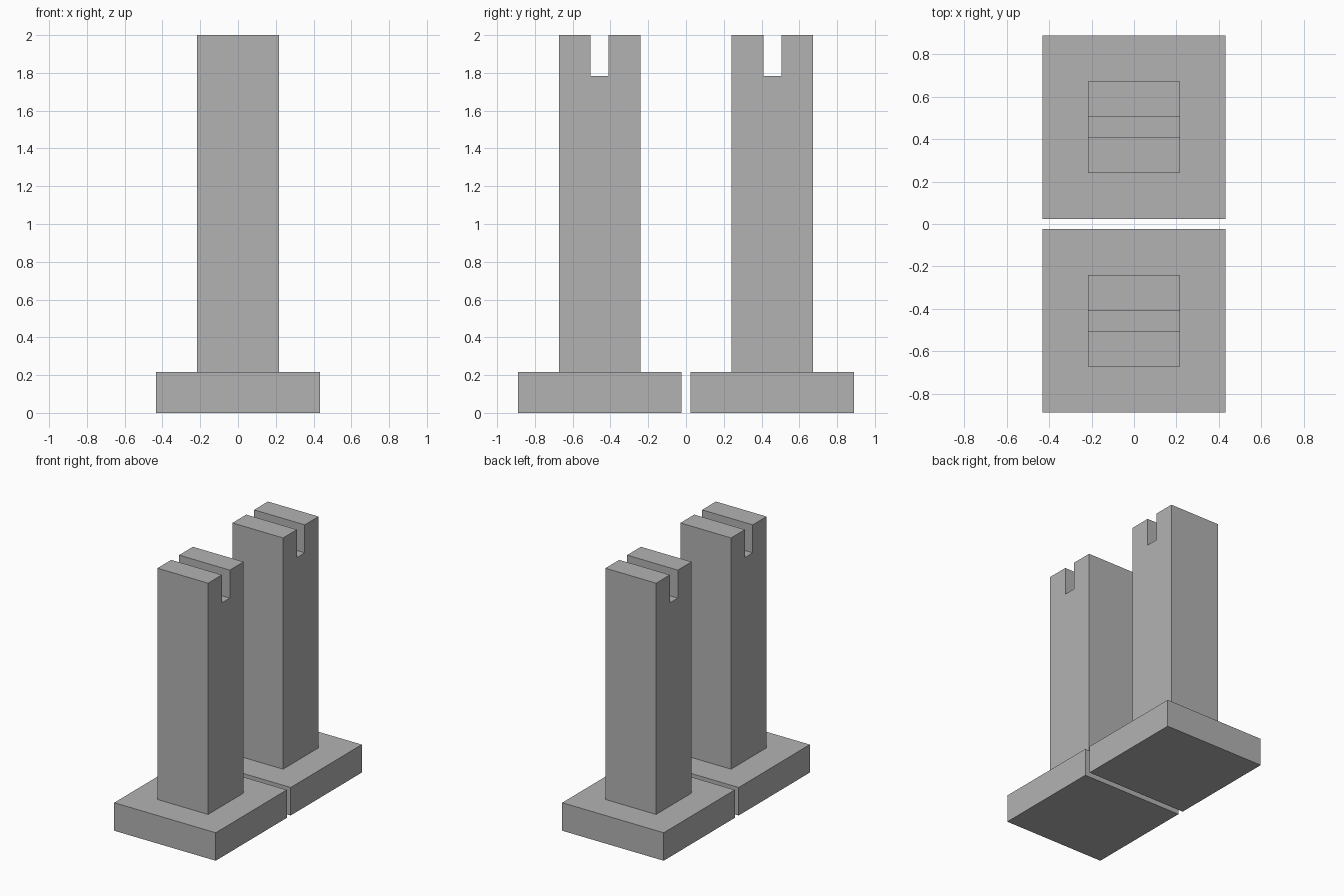
import bpy
import bmesh

cube = bpy.data.objects.get("Cube")
if cube:
    bpy.data.objects.remove(cube, do_unlink=True)

grey = bpy.data.materials.new("plain grey")
grey.use_nodes = True
colour = (0.45, 0.45, 0.45, 1)
grey.diffuse_color = colour
grey.node_tree.nodes["Principled BSDF"].inputs["Base Color"].default_value = colour

FOOT = 0.433      # half width of the foot
POST = 0.216      # half width of the post
SLOT = 0.048      # half width of the slot
FOOT_TOP, SLOT_FLOOR, TOP = 0.216, 1.784, 2.0
SPACING = 0.457   # distance of each stand from the centre


def extrude_profile(name, profile, half_x, y):
    """Extrude a y-z outline along x, centred on x = 0."""
    bm = bmesh.new()
    face = bm.faces.new([bm.verts.new((-half_x, py, pz)) for py, pz in profile])
    result = bmesh.ops.extrude_face_region(bm, geom=[face])
    verts = [v for v in result["geom"] if isinstance(v, bmesh.types.BMVert)]
    bmesh.ops.translate(bm, verts=verts, vec=(2 * half_x, 0, 0))
    bmesh.ops.recalc_face_normals(bm, faces=bm.faces)
    mesh = bpy.data.meshes.new(name)
    bm.to_mesh(mesh)
    bm.free()
    mesh.materials.append(grey)
    obj = bpy.data.objects.new(name, mesh)
    obj.location.y = y
    bpy.context.collection.objects.link(obj)


# Half outlines, mirrored to give the square foot and the slotted post
foot_half = [(FOOT, 0), (FOOT, FOOT_TOP)]
post_half = [(POST, FOOT_TOP), (POST, TOP), (SLOT, TOP), (SLOT, SLOT_FLOOR)]


def mirrored(half):
    return half + [(-y, z) for y, z in reversed(half)]


# Two identical stands, one behind the other
for side, y in (("front", -SPACING), ("back", SPACING)):
    extrude_profile(side + "_foot", mirrored(foot_half), FOOT, y)
    extrude_profile(side + "_slotted_post", mirrored(post_half), POST, y)
